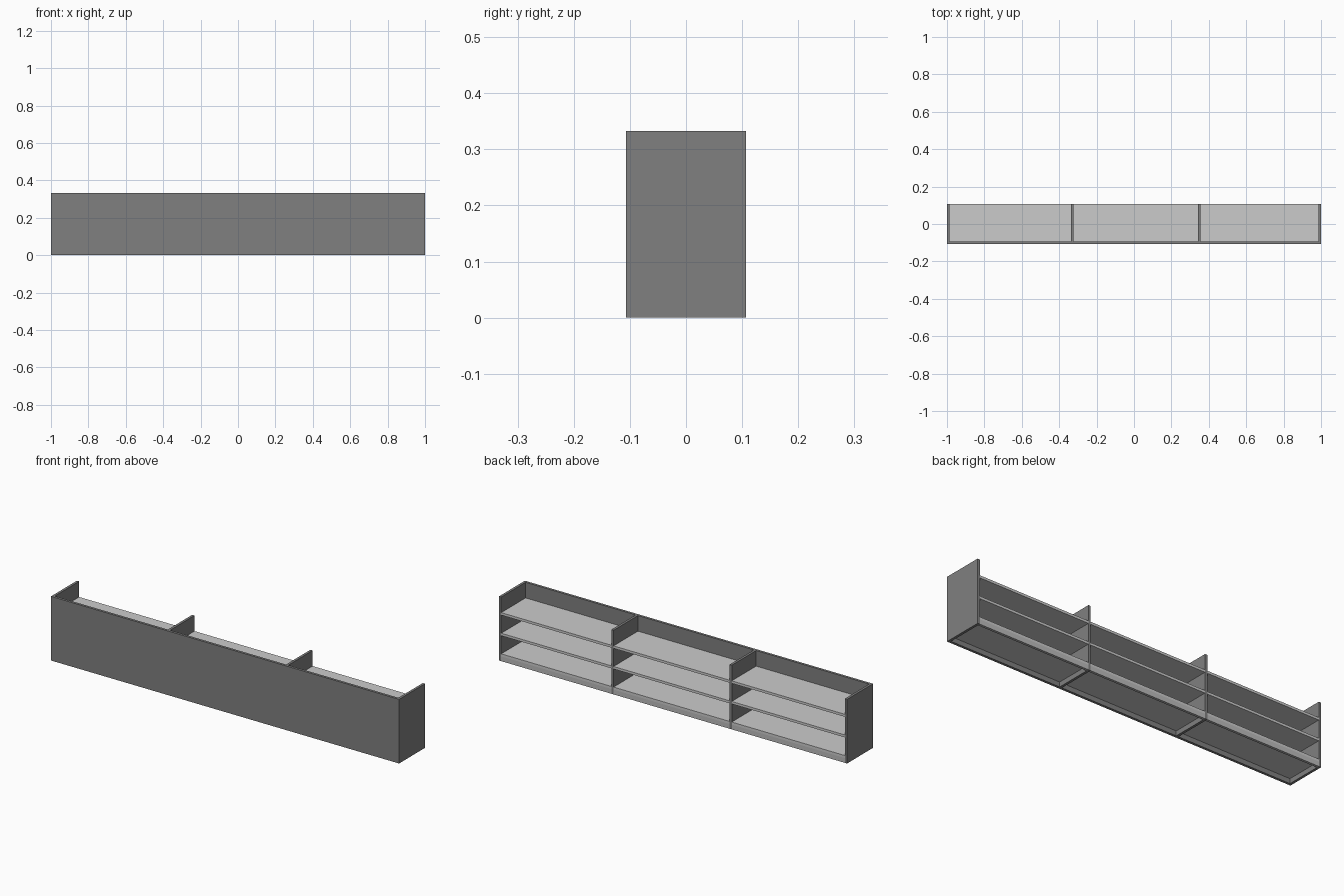
import bpy

if "Cube" in bpy.data.objects:
    bpy.data.objects.remove(bpy.data.objects["Cube"])

W, D, H, T = 1.0, 0.1065, 0.333, 0.013   # half width, half depth, height, board thickness


def paint(name, v):
    m = bpy.data.materials.new(name)
    m.diffuse_color = (v, v, v, 1)
    m.use_nodes = True
    m.node_tree.nodes["Principled BSDF"].inputs["Base Color"].default_value = m.diffuse_color
    return m


dark = paint("dark_grey", 0.216)
mid = paint("mid_grey", 0.5)


def board(name, x0, x1, y0, y1, z0, z1, mat=None):
    bpy.ops.mesh.primitive_cube_add(size=1, location=((x0 + x1) / 2, (y0 + y1) / 2, (z0 + z1) / 2))
    ob = bpy.context.object
    ob.name = name
    ob.scale = (x1 - x0, y1 - y0, z1 - z0)
    bpy.ops.object.transform_apply(location=False, rotation=False, scale=True)
    if mat:
        ob.data.materials.append(mat)


# Closed panel along the front
inner = -D + T
board("long_panel", -W, W, -D, inner, 0, H, dark)

# End panels and the two dividers, all full height
uprights = [-W + T / 2, -0.331, 0.348, W - T / 2]
for name, x in zip(("left_end", "left_divider", "right_divider", "right_end"), uprights):
    board(name, x - T / 2, x + T / 2, inner, D, 0, H, dark)

# Three shelves per bay, with plinth rails under the lowest one
for i, (a, b) in enumerate(zip(uprights, uprights[1:])):
    x0, x1 = a + T / 2, b - T / 2
    for j, top in enumerate((0.038, 0.145, 0.252)):
        board(f"shelf_{i}_{j}", x0, x1, inner, D, top - T, top)
    board(f"plinth_{i}", x0, x1, D - T, D, 0, 0.038 - T, mid)
